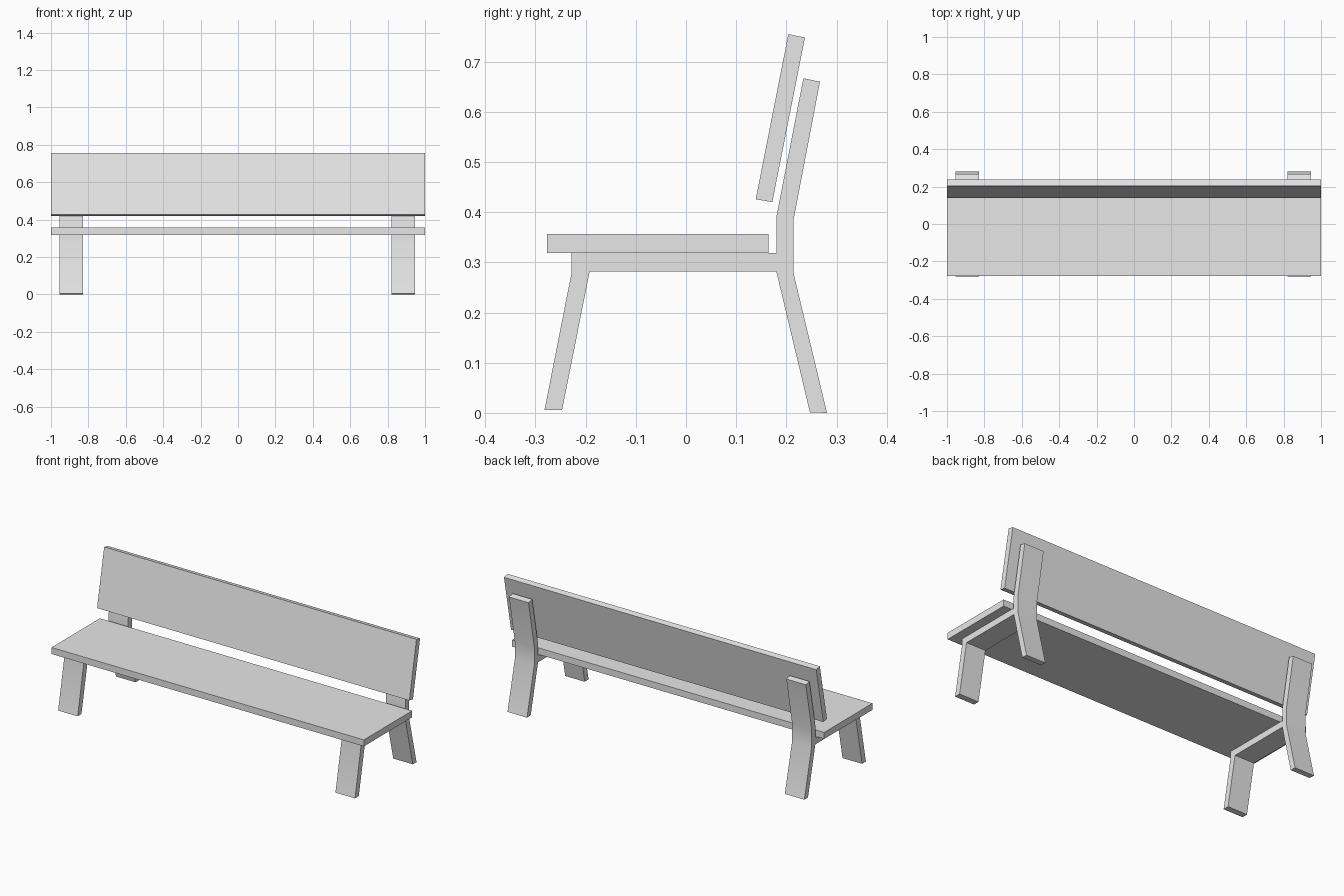
import bpy
import bmesh

if "Cube" in bpy.data.objects:
    bpy.data.objects.remove(bpy.data.objects["Cube"], do_unlink=True)

# Single plain grey finish
GREY = (0.8, 0.8, 0.8, 1.0)
grey = bpy.data.materials.new("light_grey")
grey.use_nodes = True
grey.diffuse_color = GREY
grey.node_tree.nodes["Principled BSDF"].inputs["Base Color"].default_value = GREY


def extrude_profile(name, profile, x_min, x_max):
    """Extrude a closed (y, z) side profile along x."""
    bm = bmesh.new()
    face = bm.faces.new([bm.verts.new((x_min, y, z)) for y, z in profile])
    result = bmesh.ops.extrude_face_region(bm, geom=[face])
    moved = [v for v in result["geom"] if isinstance(v, bmesh.types.BMVert)]
    bmesh.ops.translate(bm, vec=(x_max - x_min, 0, 0), verts=moved)
    bmesh.ops.recalc_face_normals(bm, faces=bm.faces)
    mesh = bpy.data.meshes.new(name)
    bm.to_mesh(mesh)
    bm.free()
    mesh.materials.append(grey)
    obj = bpy.data.objects.new(name, mesh)
    bpy.context.collection.objects.link(obj)
    return obj


# Seat plank
extrude_profile("seat", [(-0.277, 0.319), (0.164, 0.319), (0.164, 0.357), (-0.277, 0.357)], -1, 1)

# Leaning backrest plank
extrude_profile("backrest", [(0.139, 0.426), (0.172, 0.42), (0.237, 0.748), (0.204, 0.755)], -1, 1)

# Bent supports: front leg, seat rail, rear leg and back upright in one piece
support_profile = [
    (-0.282, 0.006), (-0.247, 0.006), (-0.192, 0.282),   # front leg
    (0.18, 0.282), (0.247, 0.001), (0.281, 0.0),         # rear leg
    (0.214, 0.28), (0.214, 0.383), (0.267, 0.66),        # rear face of upright
    (0.234, 0.667), (0.18, 0.39), (0.18, 0.319),         # front face of upright
    (-0.228, 0.319), (-0.228, 0.28),                     # seat rail
]
for side, centre in (("right", -0.892), ("left", 0.884)):
    support = extrude_profile(side + "_support", support_profile, centre - 0.0625, centre + 0.0625)
    # Soften the gentle bends, keep the corners crisp
    bpy.ops.object.select_all(action="DESELECT")
    support.select_set(True)
    bpy.context.view_layer.objects.active = support
    bpy.ops.object.shade_smooth_by_angle(angle=0.52)
